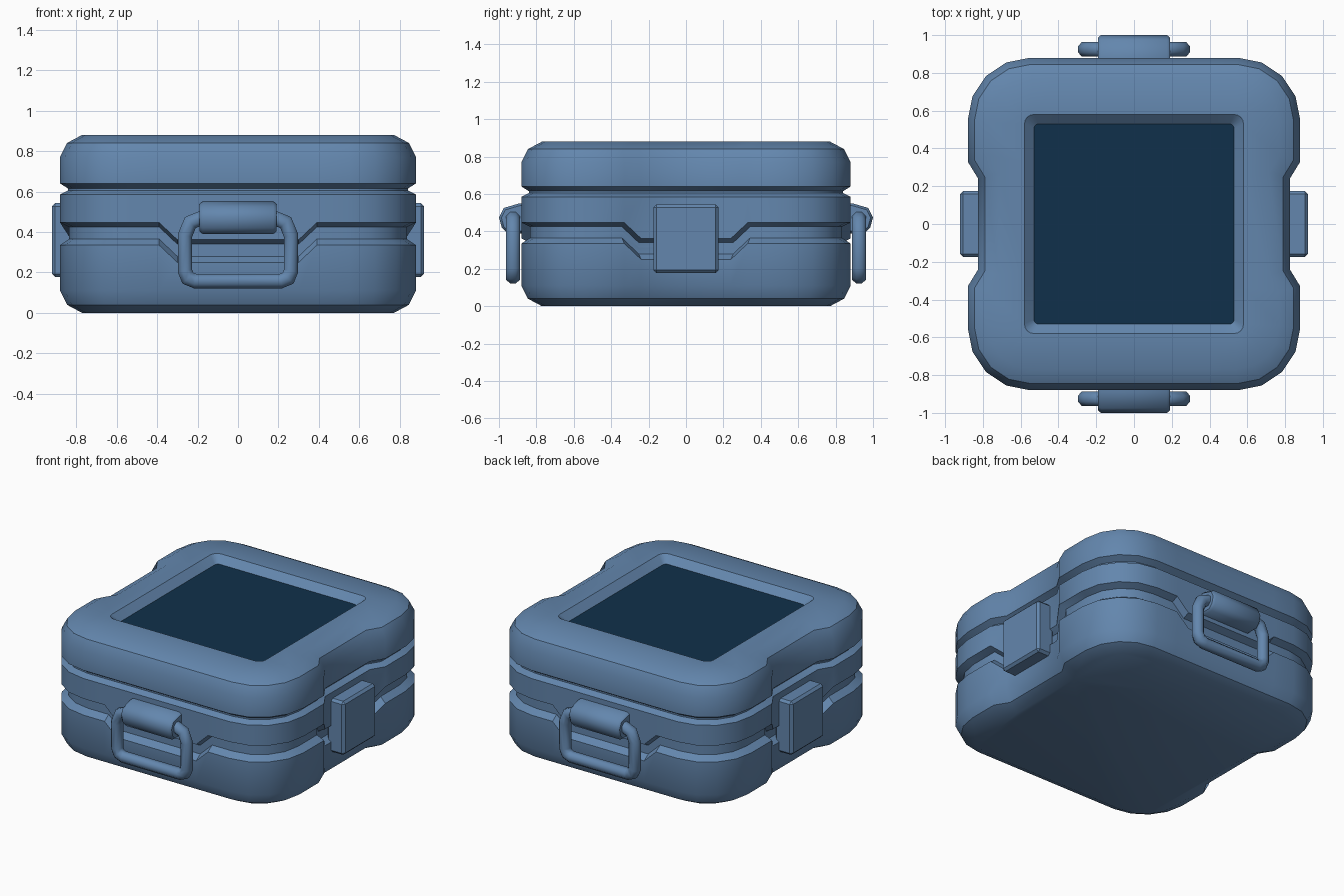
import bpy
import bmesh
from math import sin, cos, pi, radians
from mathutils import Vector

if "Cube" in bpy.data.objects:
    bpy.data.objects.remove(bpy.data.objects["Cube"], do_unlink=True)


def material(name, rgb):
    m = bpy.data.materials.new(name)
    m.use_nodes = True
    m.diffuse_color = (*rgb, 1)
    m.node_tree.nodes["Principled BSDF"].inputs["Base Color"].default_value = (*rgb, 1)
    return m


steel_blue = material("steel_blue", (0.125, 0.24, 0.42))
navy = material("navy", (0.005, 0.03, 0.07))


def arc(cx, cy, r, start, steps):
    angles = [start + pi / 2 * i / steps for i in range(steps + 1)]
    return [(cx + r * cos(a), cy + r * sin(a)) for a in angles]


def inset(points, d):
    """Move a counter-clockwise outline inwards by d with mitred corners."""
    result = []
    for i, p in enumerate(points):
        p = Vector(p)
        e1 = (p - Vector(points[i - 1])).normalized()
        e2 = (Vector(points[(i + 1) % len(points)]) - p).normalized()
        n1, n2 = Vector((e1.y, -e1.x)), Vector((e2.y, -e2.x))
        result.append(p - (n1 + n2) * d / (1 + n1.dot(n2)))
    return result


def loft(name, rings, bottom=False, top=False, closed=False, angle=33, fix=False):
    """Skin a stack of equal-length rings of 3D points."""
    bm = bmesh.new()
    loops = [[bm.verts.new(p) for p in ring] for ring in rings]
    pairs = list(zip(loops, loops[1:])) + ([(loops[-1], loops[0])] if closed else [])
    for a, b in pairs:
        for i in range(len(a)):
            j = (i + 1) % len(a)
            bm.faces.new((a[i], a[j], b[j], b[i]))
    if bottom:
        bm.faces.new(loops[0][::-1])
    if top:
        bm.faces.new(loops[-1])
    if fix:
        bmesh.ops.recalc_face_normals(bm, faces=bm.faces)
    mesh = bpy.data.meshes.new(name)
    bm.to_mesh(mesh)
    bm.free()
    mesh.materials.append(steel_blue)
    obj = bpy.data.objects.new(name, mesh)
    bpy.context.collection.objects.link(obj)
    smooth(obj, angle)
    return obj


def smooth(obj, angle):
    bpy.ops.object.select_all(action="DESELECT")
    obj.select_set(True)
    bpy.context.view_layer.objects.active = obj
    bpy.ops.object.shade_smooth_by_angle(angle=radians(angle))


def case_outline(h, r, notch):
    """Rounded square with a shallow notch in each side; second list marks the dips."""
    c = h - r
    right = [(h, -0.33), (h - notch, -0.24), (h - notch, 0.24), (h, 0.33)]
    back = [(0.39, h), (0.30, h), (-0.30, h), (-0.39, h)]
    half = right + arc(c, c, r, 0, 4) + back + arc(-c, c, r, pi / 2, 4)
    dips = [0, 1, 1, 0] + [0] * 5 + [0, 1, 1, 0] + [0] * 5
    return half + [(-x, -y) for x, y in half], dips * 2


outline, dips = case_outline(0.88, 0.33, 0.055)
DIP = 0.085


def case_ring(d, z, dip=0):
    return [(p.x, p.y, z - DIP * dip * w) for p, w in zip(inset(outline, d), dips)]


def opening_ring(h, r, z):
    return [(x, y, z) for x, y in case_outline(h, r, 0)[0]]


# Case: base, middle band and lid, separated by grooves
loft("base", [case_ring(0.11, 0), case_ring(0.035, 0.04), case_ring(0, 0.11),
              case_ring(0, 0.335, 1), case_ring(0.045, 0.365, 1),
              case_ring(0.045, 0.4, 1)], bottom=True)
loft("middle_band", [case_ring(0.045, 0.4, 1), case_ring(0.045, 0.425, 1),
                     case_ring(0, 0.447, 1), case_ring(0, 0.585), case_ring(0.04, 0.605)])
lid = loft("lid", [case_ring(0.04, 0.605), case_ring(0.04, 0.615), case_ring(0, 0.64),
                   case_ring(0, 0.77), case_ring(0.035, 0.84), case_ring(0.11, 0.88),
                   opening_ring(0.58, 0.05, 0.88), opening_ring(0.53, 0.025, 0.835)], top=True)

# Sunken panel in the lid
lid.data.materials.append(navy)
for face in lid.data.polygons:
    if len(face.vertices) > 4:
        face.material_index = 1

# Side latches
for side, s in (("left", 1), ("right", -1)):
    bpy.ops.mesh.primitive_cube_add(size=1, location=(s * 0.855, 0, 0.36))
    latch = bpy.context.object
    latch.name = side + "_latch"
    latch.scale = (0.13, 0.35, 0.365)
    bpy.ops.object.transform_apply(location=False, rotation=False, scale=True)
    latch.data.materials.append(steel_blue)
    bevel = latch.modifiers.new("bevel", "BEVEL")
    bevel.width = 0.016
    bevel.segments = 1

# Hinged carrying handles on front and back
grip = (arc(0.212, 0.207, 0.05, -pi / 2, 2) + arc(0.172, 0.383, 0.09, 0, 2)
        + arc(-0.172, 0.383, 0.09, pi / 2, 2) + arc(-0.212, 0.207, 0.05, pi, 2))
barrel = [(0.84, 0.39), (0.955, 0.39), (0.985, 0.42), (1.0, 0.475),
          (0.975, 0.525), (0.89, 0.55), (0.84, 0.55)]
SIDES, RADIUS = 8, 0.038
for side, s in (("front", -1), ("back", 1)):
    rings = []
    for k in range(SIDES):
        a = 2 * pi * (k + 0.5) / SIDES
        rings.append([(p.x, s * (0.925 + RADIUS * 1.08 * sin(a)), p.y)
                      for p in inset(grip, RADIUS * cos(a))])
    loft(side + "_handle", rings, closed=True, angle=50, fix=True)
    ends = [(0.012, -0.19), (0, -0.175), (0, 0.175), (0.012, 0.19)]
    loft(side + "_handle_mount",
         [[(x, s * p.x, p.y) for p in inset(barrel, d)] for d, x in ends],
         bottom=True, top=True, angle=40, fix=True)
